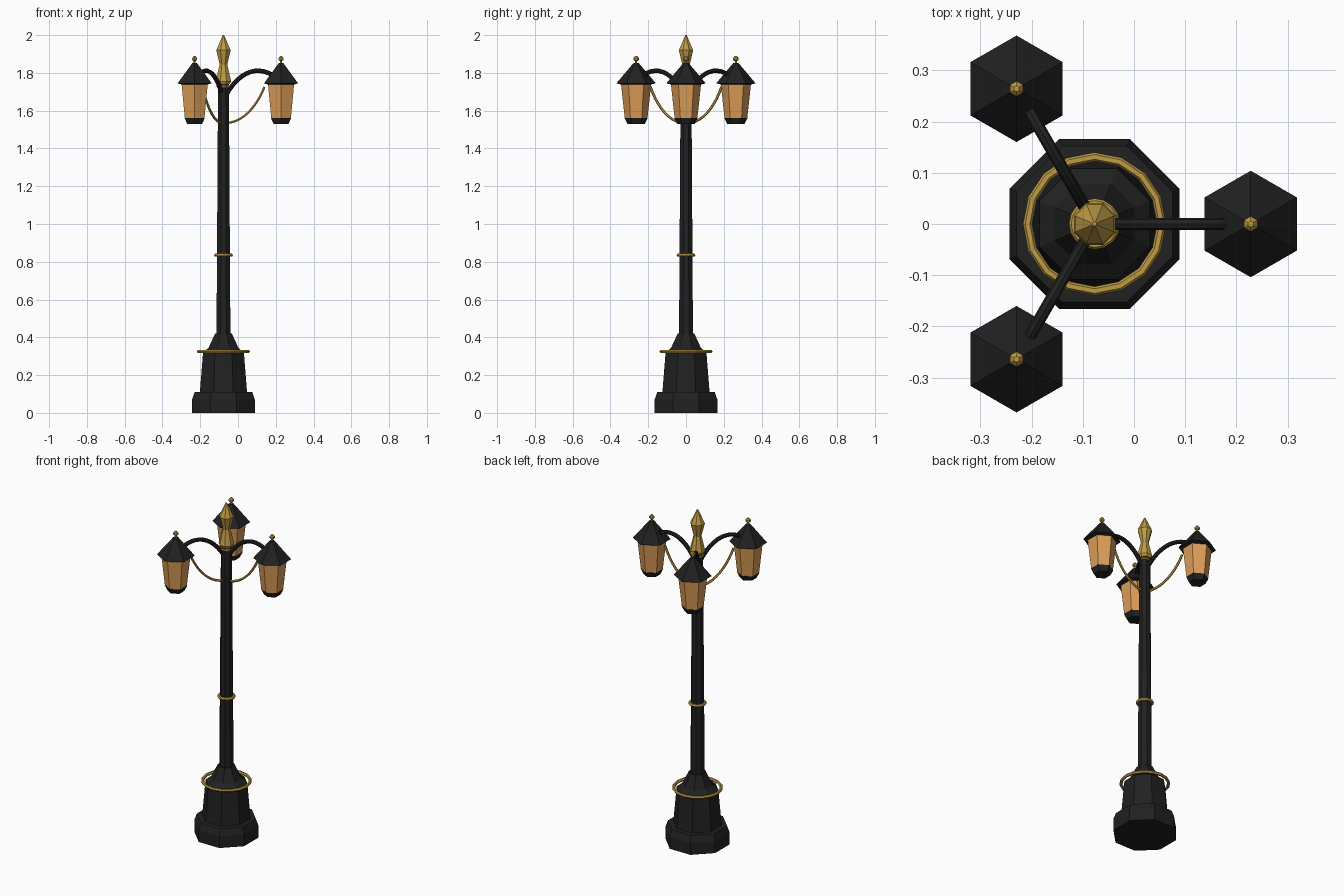
import bpy, bmesh, math
from mathutils import Vector

if "Cube" in bpy.data.objects:
    bpy.data.objects.remove(bpy.data.objects["Cube"])

CX = -0.077          # post axis
LAMP_R = 0.305       # distance of lanterns from the post


def material(name, rgb):
    m = bpy.data.materials.new(name)
    m.diffuse_color = (*rgb, 1)
    m.use_nodes = True
    m.node_tree.nodes["Principled BSDF"].inputs["Base Color"].default_value = m.diffuse_color
    return m


BLACK = material("black iron", (0.015, 0.015, 0.015))
GOLD = material("gold trim", (0.52, 0.33, 0.06))
GLASS = material("amber glass", (0.72, 0.34, 0.095))


def finish(bm, name, mat):
    bmesh.ops.recalc_face_normals(bm, faces=bm.faces)
    me = bpy.data.meshes.new(name)
    bm.to_mesh(me)
    bm.free()
    me.materials.append(mat)
    ob = bpy.data.objects.new(name, me)
    bpy.context.collection.objects.link(ob)
    return ob


def skin(bm, rings, closed=False):
    n = len(rings[0])
    pairs = list(zip(rings, rings[1:]))
    if closed:
        pairs.append((rings[-1], rings[0]))
    for a, b in pairs:
        for i in range(n):
            j = (i + 1) % n
            bm.faces.new((a[i], a[j], b[j], b[i]))
    if not closed:
        bm.faces.new(rings[0])
        bm.faces.new(rings[-1])


def turned(name, mat, profile, sides, turn, x=CX, y=0):
    """Faceted solid from (radius, height) pairs."""
    bm = bmesh.new()
    rings = []
    for r, z in profile:
        rings.append([bm.verts.new((x + r * math.cos(turn + math.tau * i / sides),
                                    y + r * math.sin(turn + math.tau * i / sides), z))
                      for i in range(sides)])
    skin(bm, rings)
    return finish(bm, name, mat)


def hoop(name, major, minor, z, segs=16, sides=6):
    bm = bmesh.new()
    rings = []
    for i in range(segs):
        a = math.tau * i / segs
        ring = []
        for k in range(sides):
            b = math.tau * k / sides
            r = major + minor * math.cos(b)
            ring.append(bm.verts.new((CX + r * math.cos(a), r * math.sin(a),
                                      z + minor * math.sin(b))))
        rings.append(ring)
    skin(bm, rings, closed=True)
    return finish(bm, name, GOLD)


def bezier(p, t):
    u = 1 - t
    return sum((Vector(q) * w for q, w in
                zip(p, (u**3, 3*u*u*t, 3*u*t*t, t**3))), Vector((0, 0)))


def bent_tube(name, mat, ctrl, radius, angle, steps=12, sides=8):
    """Tube along a curve in the vertical plane at the given angle."""
    pts = [bezier(ctrl, i / steps) for i in range(steps + 1)]
    out = Vector((math.cos(angle), math.sin(angle), 0))
    side = Vector((-out.y, out.x, 0))
    up = Vector((0, 0, 1))
    bm = bmesh.new()
    rings = []
    for i, p in enumerate(pts):
        d = (pts[min(i + 1, steps)] - pts[max(i - 1, 0)]).normalized()
        nrm = up * d.x - out * d.y
        c = Vector((CX, 0, 0)) + out * p.x + up * p.y
        rings.append([bm.verts.new(c + side * radius * math.cos(math.tau * k / sides)
                                   + nrm * radius * math.sin(math.tau * k / sides))
                      for k in range(sides)])
    skin(bm, rings)
    return finish(bm, name, mat)


OCT = math.pi / 8
HEX = math.pi / 6

# Base and post
turned("plinth", BLACK, [(0.18, 0), (0.18, 0.07), (0.165, 0.11)], 8, OCT)
turned("pedestal", BLACK, [(0.136, 0.10), (0.117, 0.32)], 8, OCT)
turned("post_foot", BLACK, [(0.117, 0.32), (0.085, 0.345), (0.048, 0.42)], 8, OCT)
turned("post", BLACK, [(0.040, 0.40), (0.031, 1.745)], 8, OCT)

# Gold rings and finial
hoop("base_ring", 0.131, 0.009, 0.325)
hoop("post_ring", 0.041, 0.009, 0.835)
hoop("top_ring", 0.031, 0.006, 1.727, 12)
turned("finial", GOLD, [(0.036, 1.74), (0.044, 1.755), (0.022, 1.845),
                        (0.041, 1.92), (0.004, 2.0)], 8, OCT)

# Three arms with braces and lanterns
for n in range(3):
    a = math.tau * n / 3
    x, y = CX + LAMP_R * math.cos(a), LAMP_R * math.sin(a)
    bent_tube(f"arm_{n}", BLACK,
              [(0.015, 1.685), (0.085, 1.81), (0.19, 1.85), (0.285, 1.77)], 0.012, a)
    bent_tube(f"brace_{n}", GOLD,
              [(0.01, 1.535), (0.10, 1.535), (0.175, 1.62), (0.217, 1.725)],
              0.007, a, 10, 6)
    turned(f"lantern_roof_{n}", BLACK,
           [(0.078, 1.738), (0.104, 1.745), (0.014, 1.852)], 6, HEX, x, y)
    turned(f"lantern_glass_{n}", GLASS, [(0.060, 1.56), (0.080, 1.742)], 6, HEX, x, y)
    turned(f"lantern_bottom_{n}", BLACK, [(0.046, 1.53), (0.062, 1.562)], 6, HEX, x, y)
    turned(f"lantern_knob_{n}", GOLD,
           [(0.006, 1.845), (0.006, 1.862), (0.015, 1.869), (0.015, 1.879), (0.006, 1.889)],
           6, HEX, x, y)
